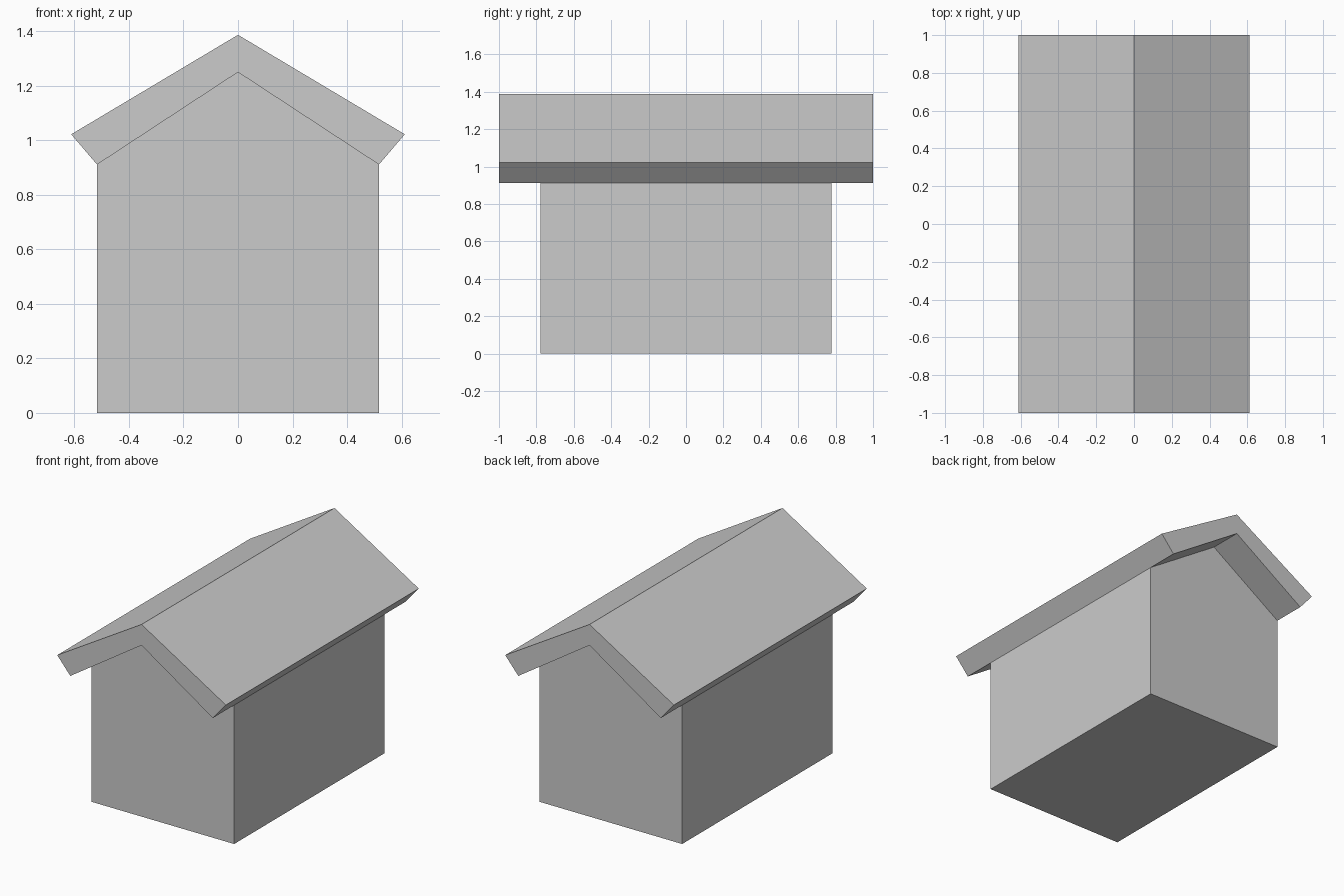
import bpy, bmesh

if "Cube" in bpy.data.objects:
    bpy.data.objects.remove(bpy.data.objects["Cube"])


def prism(name, half_profile, half_depth):
    """Mirror a right-hand x/z profile across x = 0 and extrude it along y."""
    left = [(-x, z) for x, z in reversed(half_profile) if x > 0]
    bm = bmesh.new()
    face = bm.faces.new([bm.verts.new((x, -half_depth, z)) for x, z in half_profile + left])
    return bm, face


def extrude(name, bm, face, depth):
    ext = bmesh.ops.extrude_face_region(bm, geom=[face])
    verts = [g for g in ext["geom"] if isinstance(g, bmesh.types.BMVert)]
    bmesh.ops.translate(bm, verts=verts, vec=(0, depth, 0))
    bmesh.ops.recalc_face_normals(bm, faces=bm.faces)
    mesh = bpy.data.meshes.new(name)
    bm.to_mesh(mesh)
    bm.free()
    obj = bpy.data.objects.new(name, mesh)
    bpy.context.collection.objects.link(obj)


# Gabled house body
bm, face = prism("body", [(0.517, 0), (0.517, 0.911), (0, 1.25)], 0.778)
extrude("body", bm, face, 1.556)

# Thick pitched roof, built as a chevron that overhangs front and back
half = [(0, 1.387), (0.612, 1.022), (0.517, 0.911), (0, 1.25)]
bm = bmesh.new()
chevron = half + [(-x, z) for x, z in reversed(half) if x > 0]
face = bm.faces.new([bm.verts.new((x, -1, z)) for x, z in chevron])
extrude("roof", bm, face, 2)
